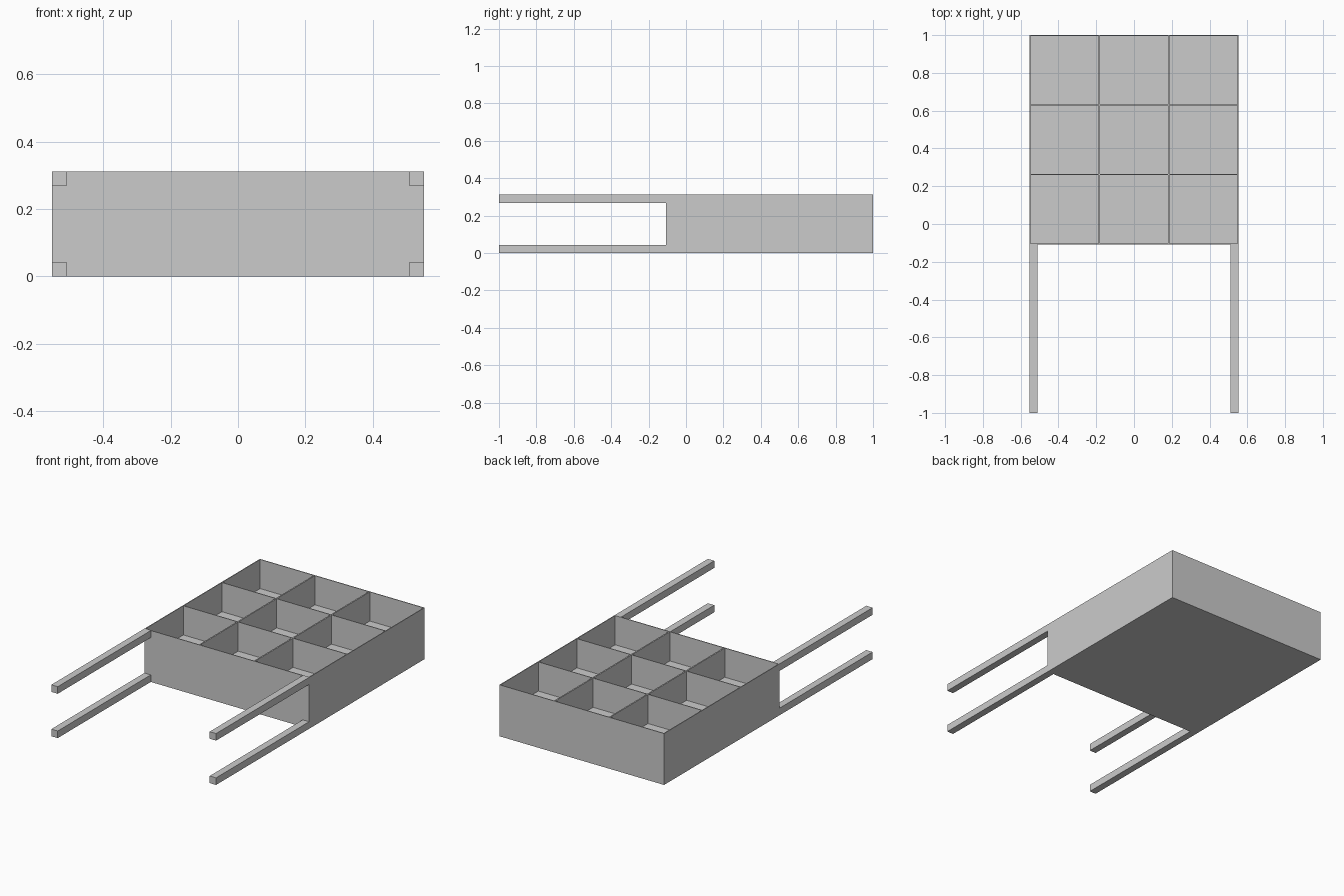
import bpy

cube = bpy.data.objects.get("Cube")
if cube:
    bpy.data.objects.remove(cube, do_unlink=True)

grey = bpy.data.materials.new("plain grey")
grey.use_nodes = True
COLOUR = (0.6, 0.6, 0.6, 1)
grey.diffuse_color = COLOUR
grey.node_tree.nodes["Principled BSDF"].inputs["Base Color"].default_value = COLOUR

HALF, FRONT, BACK, TOP = 0.553, -0.108, 1.0, 0.312
WALL, DIVIDER, FLOOR, POLE = 0.005, 0.008, 0.135, 0.043


def box(name, low, high):
    """Axis-aligned block between two corners."""
    bpy.ops.mesh.primitive_cube_add(size=1, location=[(a + b) / 2 for a, b in zip(low, high)])
    ob = bpy.context.object
    ob.name = name
    ob.scale = [b - a for a, b in zip(low, high)]
    bpy.ops.object.transform_apply(location=False, rotation=False, scale=True)
    ob.data.materials.append(grey)
    return ob


# Tray: raised floor and four thin walls
inner = HALF - WALL
box("tray_floor", (-inner, FRONT + WALL, 0), (inner, BACK - WALL, FLOOR))
box("front_wall", (-inner, FRONT, 0), (inner, FRONT + WALL, TOP))
box("back_wall", (-inner, BACK - WALL, 0), (inner, BACK, TOP))
box("right_wall", (-HALF, FRONT, 0), (-inner, BACK, TOP))
box("left_wall", (inner, FRONT, 0), (HALF, BACK, TOP))

# Dividers: a three by three grid of compartments
for i in (1, 2):
    x = -HALF + 2 * HALF * i / 3
    y = FRONT + (BACK - FRONT) * i / 3
    box(f"long_divider_{i}", (x - DIVIDER / 2, FRONT + WALL, FLOOR), (x + DIVIDER / 2, BACK - WALL, TOP))
    box(f"cross_divider_{i}", (-inner, y - WALL / 2, FLOOR), (inner, y + WALL / 2, TOP))

# Poles: one at each corner of the front wall
for side, x in (("right", -HALF), ("left", HALF - POLE)):
    for level, z in (("lower", 0), ("upper", TOP - POLE)):
        box(f"{side}_{level}_pole", (x, -1, z), (x + POLE, FRONT, z + POLE))
